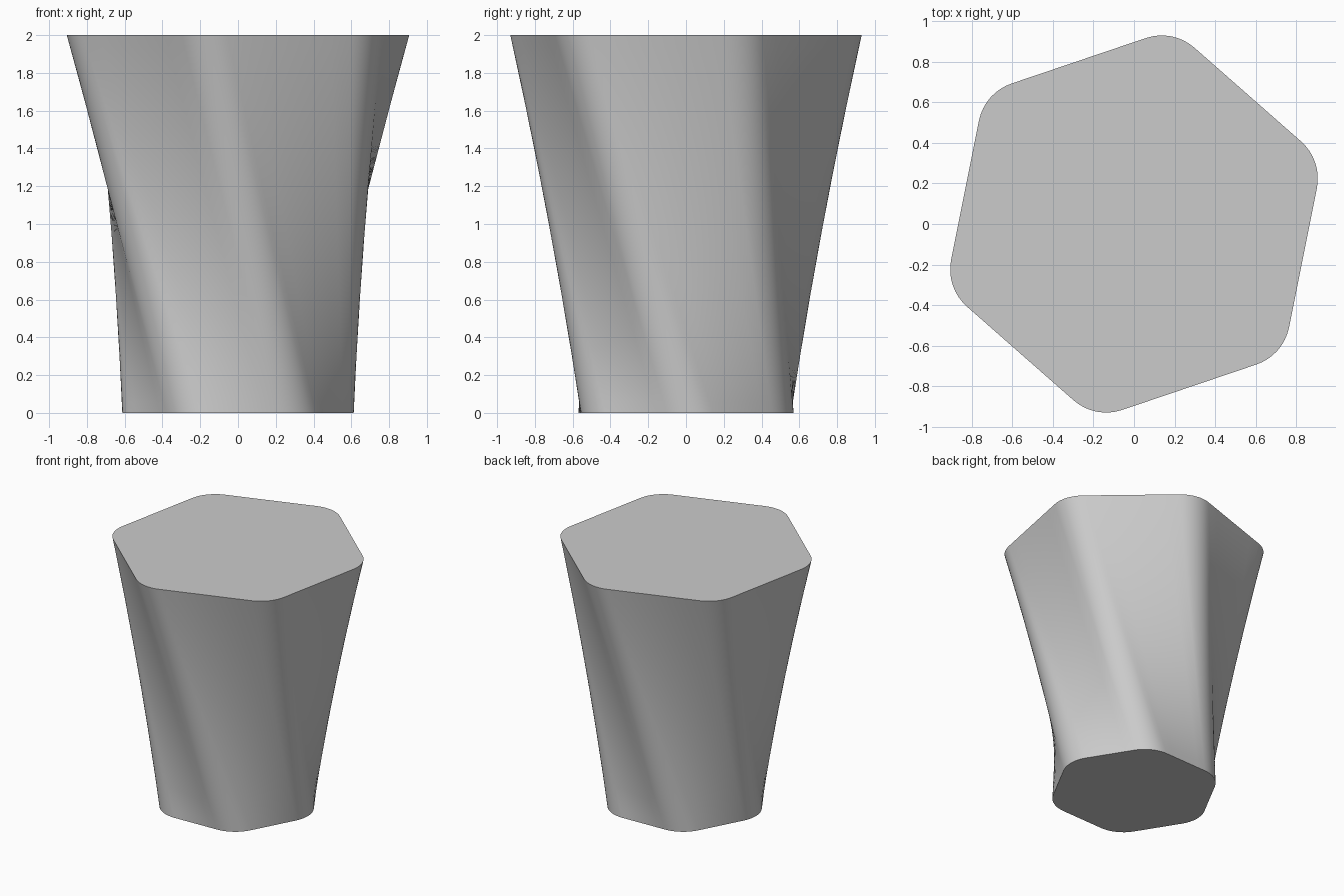
import bpy, bmesh
from math import radians, pi
from mathutils import Vector, Matrix

cube = bpy.data.objects.get("Cube")
if cube:
    bpy.data.objects.remove(cube)

HEIGHT, FILLET = 2.0, 0.244
ARC_STEPS, SIDE_STEPS, RINGS = 8, 6, 32


def direction(angle):
    return Matrix.Rotation(angle, 3, 'Z') @ Vector((1, 0, 0))


def rounded_hexagon(centre_radius, first_corner):
    """Outline with six filleted corners and evenly divided straight sides."""
    corners = []
    for i in range(6):
        a = radians(first_corner) + i * pi / 3
        centre = direction(a) * centre_radius
        corners.append([centre + direction(a - pi / 6 + k / ARC_STEPS * pi / 3) * FILLET
                        for k in range(ARC_STEPS + 1)])
    outline = []
    for i, arc in enumerate(corners):
        following = corners[(i + 1) % 6][0]
        outline += arc
        outline += [arc[-1].lerp(following, k / SIDE_STEPS) for k in range(1, SIDE_STEPS)]
    return outline


# Material
grey = bpy.data.materials.new("plain grey")
grey.use_nodes = True
grey.diffuse_color = (0.6, 0.6, 0.6, 1)
grey.node_tree.nodes["Principled BSDF"].inputs["Base Color"].default_value = grey.diffuse_color

# Ruled loft from the small foot outline to the larger, twisted top outline
foot = rounded_hexagon(0.369, 62)
top = rounded_hexagon(0.70, 18.7)
bm = bmesh.new()
rings = []
for r in range(RINGS + 1):
    t = r / RINGS
    rings.append([bm.verts.new(a.lerp(b, t) + Vector((0, 0, HEIGHT * t)))
                  for a, b in zip(foot, top)])
count = len(foot)
for low, high in zip(rings, rings[1:]):
    for i in range(count):
        j = (i + 1) % count
        bm.faces.new((low[i], low[j], high[j], high[i]))

# End caps
bm.faces.new(rings[0][::-1])
bm.faces.new(rings[-1])

mesh = bpy.data.meshes.new("twisted_hexagonal_body")
bm.to_mesh(mesh)
bm.free()
mesh.materials.append(grey)
body = bpy.data.objects.new("twisted_hexagonal_body", mesh)
bpy.context.collection.objects.link(body)

# Smooth sides with crisp rims
bpy.ops.object.select_all(action='DESELECT')
body.select_set(True)
bpy.context.view_layer.objects.active = body
bpy.ops.object.shade_smooth_by_angle(angle=radians(30))
